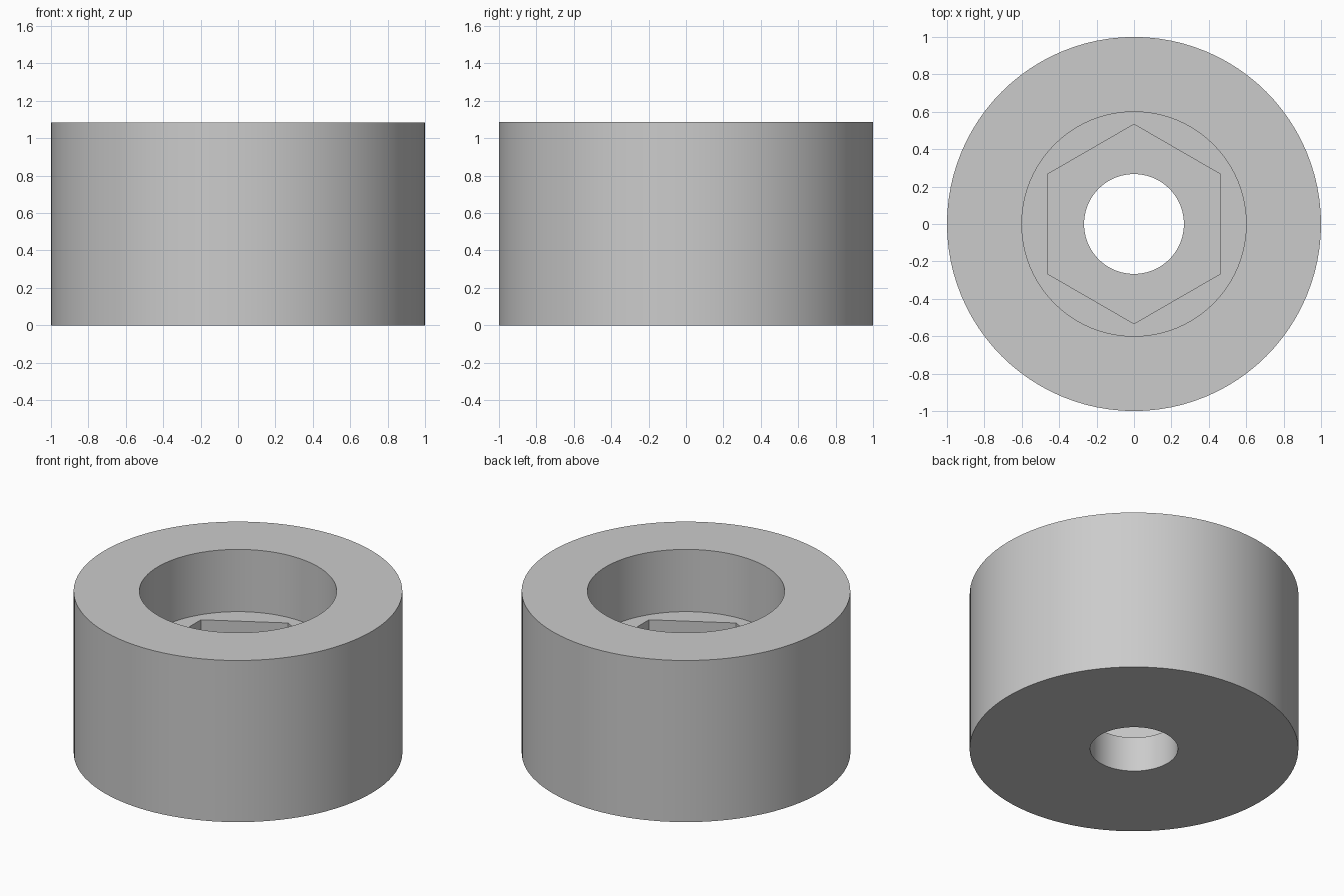
import bpy, bmesh
from math import pi, cos, sin, radians

cube = bpy.data.objects.get("Cube")
if cube:
    bpy.data.objects.remove(cube, do_unlink=True)

SEGMENTS = 96


def circle(angle, radius):
    return radius


def hexagon(angle, radius):
    # Corner points lie on the y axis, flats face left and right
    step = pi / 3
    offset = (angle - pi / 2) % step - step / 2
    return radius * cos(step / 2) / cos(offset)


# Closed profile of the spacer: shape, radius, height
HEIGHT, BORE_FLOOR, POCKET_FLOOR = 1.085, 0.667, 0.235
rings = [
    (circle, 1.0, 0.0),
    (circle, 1.0, HEIGHT),
    (circle, 0.6, HEIGHT),
    (circle, 0.6, BORE_FLOOR),
    (hexagon, 0.533, BORE_FLOOR),
    (hexagon, 0.533, POCKET_FLOOR),
    (circle, 0.267, POCKET_FLOOR),
    (circle, 0.267, 0.0),
]

# Grey body with bore, hexagonal nut pocket and through hole
bm = bmesh.new()
loops = []
for shape, radius, z in rings:
    loop = []
    for i in range(SEGMENTS):
        a = 2 * pi * i / SEGMENTS
        r = shape(a, radius)
        loop.append(bm.verts.new((r * cos(a), r * sin(a), z)))
    loops.append(loop)

for k, lower in enumerate(loops):
    upper = loops[(k + 1) % len(loops)]
    for i in range(SEGMENTS):
        j = (i + 1) % SEGMENTS
        bm.faces.new((lower[i], lower[j], upper[j], upper[i]))
bmesh.ops.recalc_face_normals(bm, faces=bm.faces)

mesh = bpy.data.meshes.new("spacer_body")
bm.to_mesh(mesh)
bm.free()
body = bpy.data.objects.new("spacer_body", mesh)
bpy.context.collection.objects.link(body)

# Material
grey = bpy.data.materials.new("light_grey")
grey.use_nodes = True
colour = (0.6, 0.6, 0.6, 1)
grey.diffuse_color = colour
grey.node_tree.nodes["Principled BSDF"].inputs["Base Color"].default_value = colour
mesh.materials.append(grey)

# Smooth walls, crisp rims
bpy.ops.object.select_all(action="DESELECT")
body.select_set(True)
bpy.context.view_layer.objects.active = body
bpy.ops.object.shade_smooth_by_angle(angle=radians(30))
